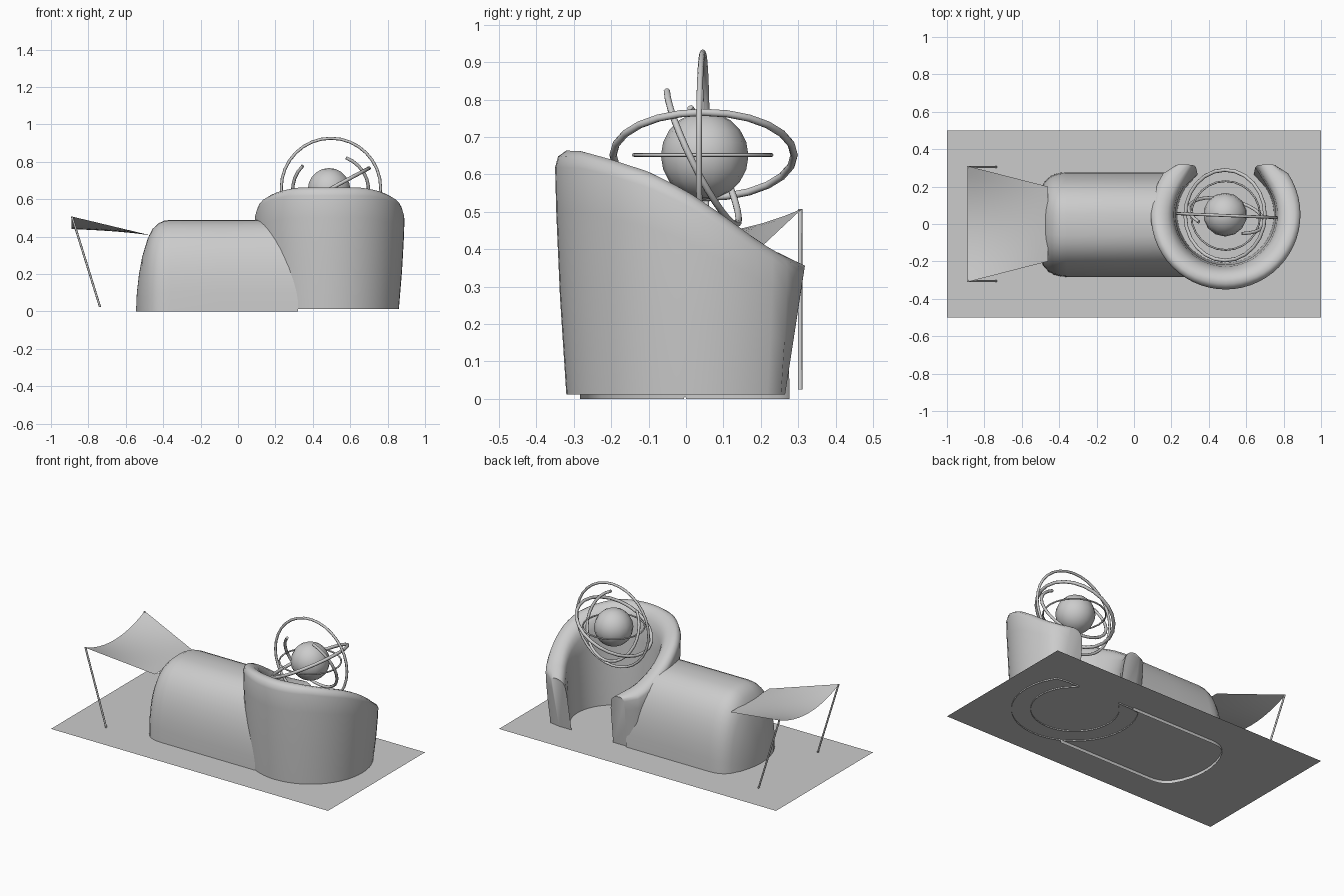
import bpy
from math import sin, cos, pi, radians, sqrt
from mathutils import Vector

if "Cube" in bpy.data.objects:
    bpy.data.objects.remove(bpy.data.objects["Cube"])


def loft(name, rings, wrap=False, loop=False, caps=False, angle=40):
    """Skin a list of rings; wrap closes each ring, loop joins last to first."""
    n, m = len(rings[0]), len(rings)
    verts = [tuple(p) for r in rings for p in r]
    faces = []
    for i in range(m if loop else m - 1):
        for j in range(n if wrap else n - 1):
            a, b = i * n, ((i + 1) % m) * n
            k = (j + 1) % n
            faces.append((a + j, a + k, b + k, b + j))
    if caps:
        faces += [tuple(reversed(range(n))), tuple(range((m - 1) * n, m * n))]
    me = bpy.data.meshes.new(name)
    me.from_pydata(verts, [], faces)
    ob = bpy.data.objects.new(name, me)
    bpy.context.collection.objects.link(ob)
    bpy.context.view_layer.objects.active = ob
    ob.select_set(True)
    bpy.ops.object.mode_set(mode='EDIT')
    bpy.ops.mesh.select_all(action='SELECT')
    bpy.ops.mesh.normals_make_consistent(inside=False)
    bpy.ops.object.mode_set(mode='OBJECT')
    bpy.ops.object.shade_smooth_by_angle(angle=radians(angle))
    ob.select_set(False)
    return ob


def interp(table, t):
    if t <= table[0][0]:
        return table[0][1]
    for (a, va), (b, vb) in zip(table, table[1:]):
        if t <= b:
            return va + (vb - va) * (t - a) / (b - a)
    return table[-1][1]


def ring(name, centre, u, v, R, r, a0=0, a1=360, seg=24):
    """Round bar following a circle, or part of one, in the plane of u and v."""
    c, u, v = Vector(centre), Vector(u).normalized(), Vector(v).normalized()
    w = u.cross(v).normalized()
    full = a1 - a0 == 360
    rings = []
    for i in range(seg if full else seg + 1):
        a = radians(a0 + (a1 - a0) * i / seg)
        d = u * cos(a) + v * sin(a)
        rings.append([c + d * (R + r * cos(t * pi / 4)) + w * r * sin(t * pi / 4)
                      for t in range(8)])
    loft(name, rings, wrap=True, loop=full, caps=not full, angle=60)


# Ground sheet
loft("ground_sheet", [[(-1, -.5, .02), (1, -.5, .02)], [(-1, .5, .02), (1, .5, .02)]])

# Curved wall: open C in plan, sloping crest, gap at the back
CX, CY = .49, .05
crest = [(-.35, .665), (-.28, .662), (-.2, .64), (-.1, .607), (0, .557),
         (.1, .49), (.2, .417), (.26, .382), (.32, .355)]
section = [(.37, 0), (.387, .4), (.397, .75), (.40, .93), (.392, .975), (.37, 1),
           (.34, 1), (.31, .975), (.29, .93), (.277, .86), (.268, .7), (.258, 0)]
rings = []
N = 40
for i in range(N + 1):
    a = radians(40 - 260 * i / N)
    row = []
    for r, k in section:
        x, y = r * cos(a), CY + r * sin(a)
        if i in (0, N):                      # flat, slightly leaning end faces
            t = (r - .258) / .142
            x = (.15 + .115 * t) * (1 if i == 0 else -1)
            y = .265 + .053 * k
        row.append((CX + x, y, .012 + k * (interp(crest, y) - .012)))
    rings.append(row)
loft("curved_wall", rings, caps=True, angle=50)

# Long vaulted body with a domed end
def arch(j, n=24, e=2 / 2.6):
    a = pi * j / n
    c, s = cos(a), sin(a)
    return .28 * abs(c) ** e * (1 if c > 0 else -1), .49 * max(s, 0) ** e

ends = [(.01, -.545), (.2, -.541), (.4, -.53), (.6, -.512), (.8, -.482),
        (.9, -.457), (.96, -.427), (.99, -.395), (1, -.36), (1, -.1)]
rings = [[(x, -.003 + k * arch(j)[0], k * arch(j)[1]) for j in range(25)]
         for k, x in ends]
last = []
for j in range(25):
    y, z = arch(j)
    last.append((min(.32, CX - sqrt(max(.34 ** 2 - (y - CY) ** 2, 0))), y - .003, z))
rings.append(last)
loft("vaulted_body", rings)

# Sagging canopy
rings = []
for i in range(9):
    t = i / 8
    rings.append([(-.89 + .43 * t, s * (.31 - .11 * t),
                   .508 - .103 * t - .068 * (1 - t) ** 1.3 * (1 - s * s))
                  for s in [j / 6 - 1 for j in range(13)]])
loft("canopy", rings)

# Canopy poles
for side, name in ((-1, "front_pole"), (1, "back_pole")):
    rings = [[(x + .006 * cos(t * pi / 4), side * .305 + .006 * sin(t * pi / 4), z)
              for t in range(8)] for x, z in ((-.738, .025), (-.888, .508))]
    loft(name, rings, wrap=True, caps=True, angle=60)

# Globe and its surrounding rings
bpy.ops.mesh.primitive_uv_sphere_add(segments=14, ring_count=10, radius=.117,
                                     location=(.487, .05, .65))
globe = bpy.context.object
globe.name = "globe"
bpy.ops.object.shade_smooth()
globe.select_set(False)
C = (.497, .045, .66)
ring("upright_ring", C, (1, -.04, 0), (0, 0, 1), .266, .008, seg=32)
ring("slanted_ring", (.487, .047, .652), (.88, 0, .47), (0, 1, 0), .242, .01)
ring("broken_ring", (.495, .045, .652), (1, -.18, 0), (0, -.43, .9), .206, .009, 137, 426)
ring("level_ring", (.49, .045, .652), (1, 0, 0), (0, 1, 0), .184, .005)
